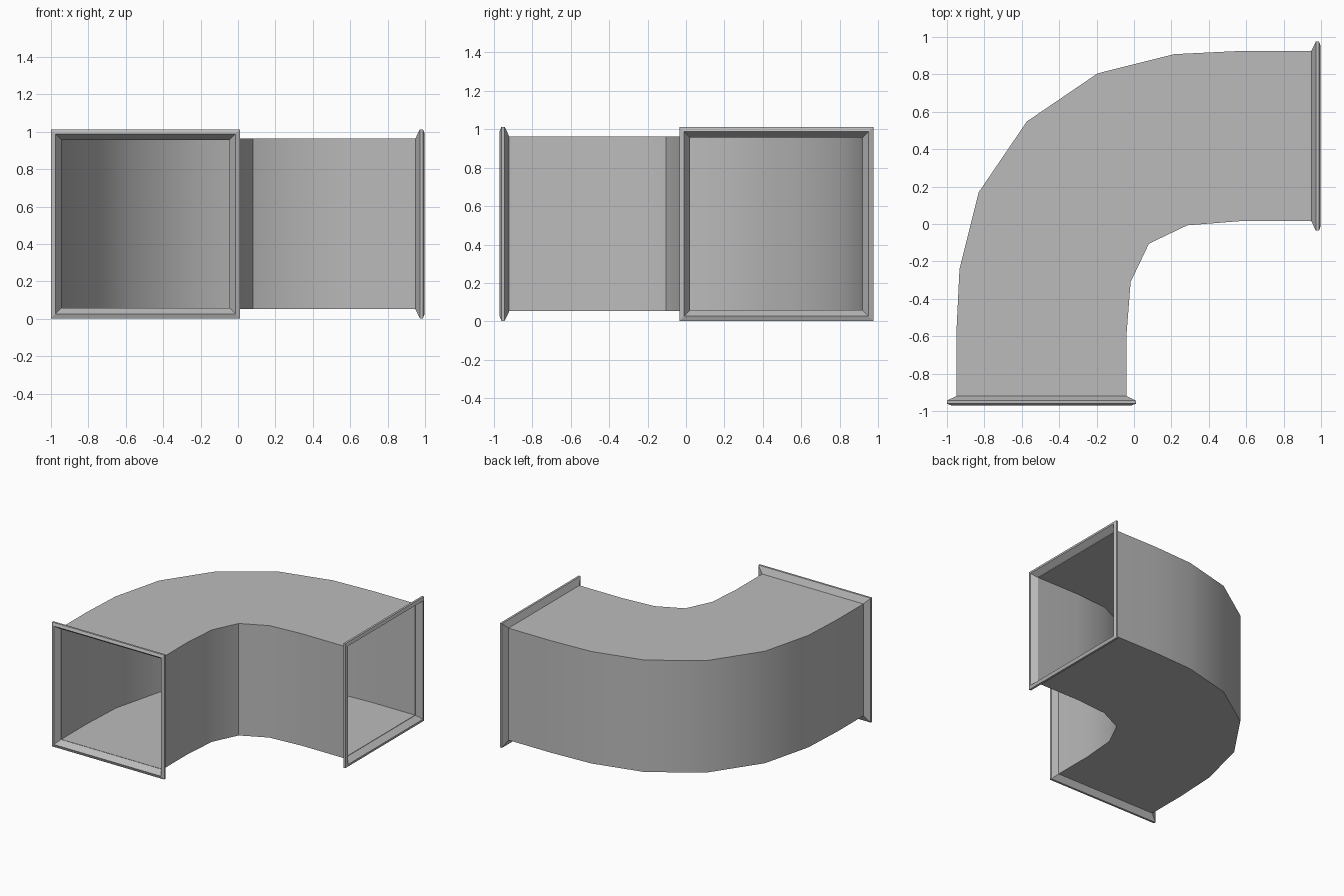
import bpy, bmesh
from mathutils import Vector

cube = bpy.data.objects.get("Cube")
if cube:
    bpy.data.objects.remove(cube, do_unlink=True)

metal = bpy.data.materials.new("galvanised_grey")
metal.use_nodes = True
grey = (0.5, 0.5, 0.5, 1)
metal.diffuse_color = grey
metal.node_tree.nodes["Principled BSDF"].inputs["Base Color"].default_value = grey

HALF = 0.455        # half width of the square duct
MID_Z = 0.508
WALL = 0.006
FRONT_END, SIDE_END = -0.92, 0.948


def finish(name, bm):
    bmesh.ops.recalc_face_normals(bm, faces=bm.faces)
    mesh = bpy.data.meshes.new(name)
    bm.to_mesh(mesh)
    bm.free()
    obj = bpy.data.objects.new(name, mesh)
    bpy.context.collection.objects.link(obj)
    mesh.materials.append(metal)
    bpy.ops.object.select_all(action='DESELECT')
    obj.select_set(True)
    bpy.context.view_layer.objects.active = obj
    return obj


def bend(half_path):
    """Mirror half a wall outline across the diagonal of the elbow."""
    other = [(-y - 0.025, -x - 0.025) for x, y in reversed(half_path[:-1])]
    path = half_path + other
    return [(path[0][0], FRONT_END)] + path + [(SIDE_END, path[-1][1])]


# Duct: curved outer and inner walls with flat top and bottom sheets
outer = bend([(-0.95, -0.59), (-0.933, -0.24), (-0.83, 0.17), (-0.573, 0.548)])
inner = bend([(-0.04, -0.59), (-0.018, -0.31), (0.08, -0.105)])
bm = bmesh.new()
rows = {}
for key, path in (("outer", outer), ("inner", inner)):
    low, high = [[bm.verts.new((x, y, MID_Z + s * HALF)) for x, y in path] for s in (-1, 1)]
    rows[key] = (low, high)
    for i in range(len(path) - 1):
        bm.faces.new((low[i], low[i + 1], high[i + 1], high[i]))
for level in (0, 1):
    bm.faces.new(rows["outer"][level] + rows["inner"][level][::-1])
duct = finish("duct_elbow", bm)
sheet = duct.modifiers.new("sheet_thickness", 'SOLIDIFY')
sheet.thickness = WALL
sheet.offset = -1
sheet.use_even_offset = True
bpy.ops.object.modifier_apply(modifier=sheet.name)
bpy.ops.object.shade_smooth_by_angle(angle=0.6)


# Flanges: a flared lip profile carried round the square opening
LIP = [(0, 0), (0.024, 0.05), (0.041, 0.05), (0.05, 0.026), (0.004, -WALL)]


def flange(name, centre, across, outward):
    bm = bmesh.new()
    rings = []
    for depth, grow in LIP:
        r = HALF + grow
        rings.append([bm.verts.new(centre + outward * depth + across * a * r + Vector((0, 0, b * r)))
                      for a, b in ((-1, -1), (1, -1), (1, 1), (-1, 1))])
    for k, ring in enumerate(rings):
        nxt = rings[(k + 1) % len(rings)]
        for i in range(4):
            j = (i + 1) % 4
            bm.faces.new((ring[i], ring[j], nxt[j], nxt[i]))
    finish(name, bm)


X, Y = Vector((1, 0, 0)), Vector((0, 1, 0))
flange("front_flange", Vector((-0.495, FRONT_END, MID_Z)), X, -Y)
flange("left_flange", Vector((SIDE_END, 0.47, MID_Z)), Y, X)
